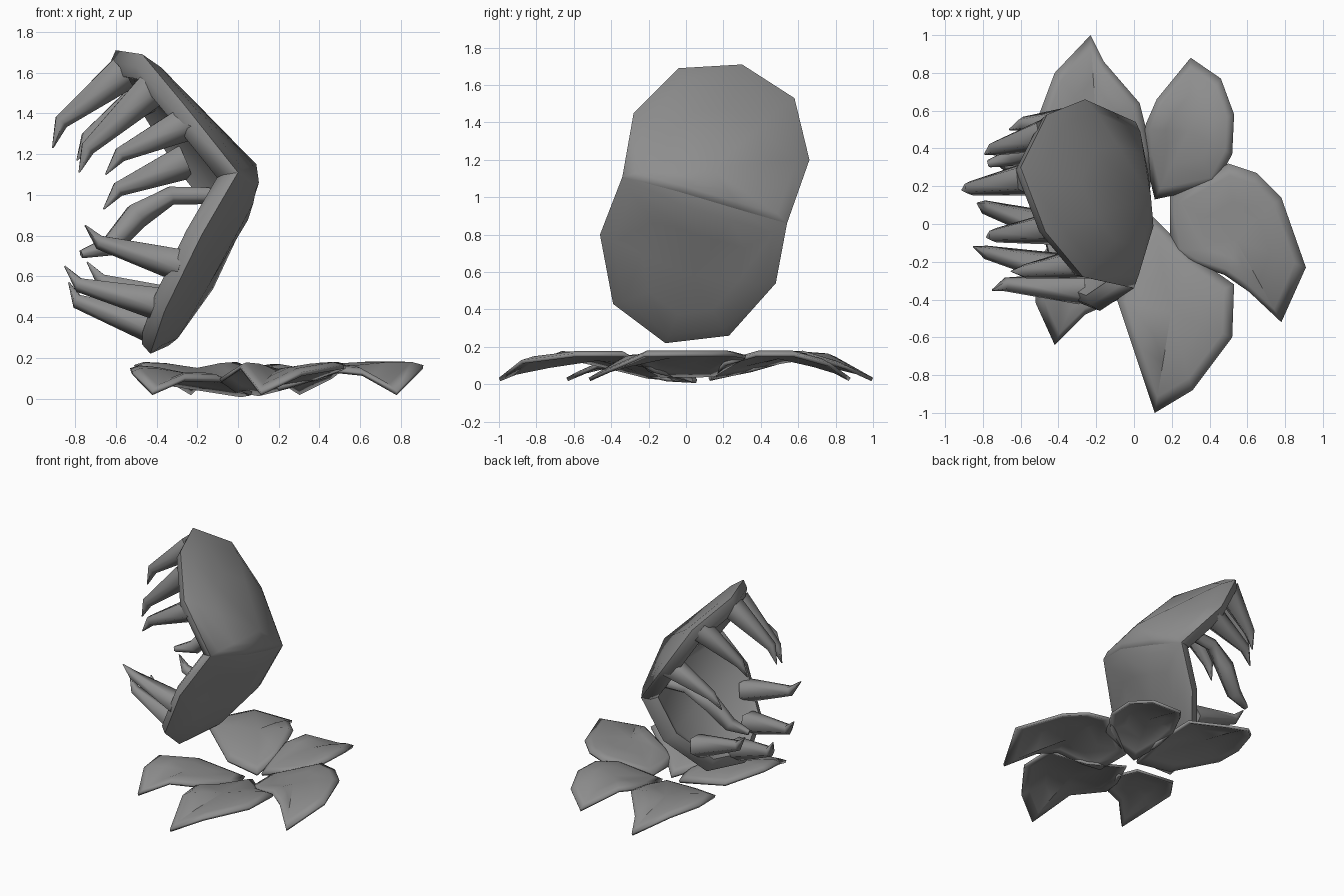
import bpy, bmesh, math
from mathutils import Vector

if "Cube" in bpy.data.objects:
    bpy.data.objects.remove(bpy.data.objects["Cube"])

grey = bpy.data.materials.new("plain grey")
grey.use_nodes = True
grey.diffuse_color = (.27, .27, .27, 1)
grey.node_tree.nodes["Principled BSDF"].inputs["Base Color"].default_value = (.27, .27, .27, 1)


def finish(name, bm, angle):
    mesh = bpy.data.meshes.new(name)
    bm.to_mesh(mesh)
    bm.free()
    mesh.materials.append(grey)
    ob = bpy.data.objects.new(name, mesh)
    bpy.context.collection.objects.link(ob)
    bpy.ops.object.select_all(action='DESELECT')
    ob.select_set(True)
    bpy.context.view_layer.objects.active = ob
    bpy.ops.object.shade_smooth_by_angle(angle=math.radians(angle))
    return ob


def bridge(bm, loops):
    """Quads between successive closed loops of vertices."""
    for a, b in zip(loops, loops[1:]):
        for i in range(len(a)):
            j = (i + 1) % len(a)
            bm.faces.new((a[i], a[j], b[j], b[i]))


def fan(bm, loop, tip):
    for i in range(len(loop)):
        bm.faces.new((loop[i], loop[(i + 1) % len(loop)], tip))


def add_loop(bm, points):
    return [bm.verts.new(p) for p in points]


def lobe(name, rim, outward, apex):
    """Shell with a bulging back, a rounded lip towards the mouth and a hollow inside."""
    bm = bmesh.new()
    rim = [Vector(p) for p in rim]
    out = Vector(outward).normalized()
    apex = Vector(apex)
    centre = sum(rim, Vector()) / len(rim)
    back = add_loop(bm, [apex.lerp(p, .55) + out * .012 for p in rim])
    shoulder = add_loop(bm, [apex.lerp(p, .86) + out * .018 for p in rim])
    edge = add_loop(bm, rim)
    lip = add_loop(bm, [p.lerp(centre, .04) - out * .06 for p in rim])
    inner = add_loop(bm, [p.lerp(centre, .14) - out * .09 for p in rim])
    floor = add_loop(bm, [p.lerp(centre, .27) - out * .035 for p in rim])
    bridge(bm, [back, shoulder, edge, lip, inner, floor])
    fan(bm, back, bm.verts.new(apex))
    fan(bm, floor, bm.verts.new(centre))
    bmesh.ops.recalc_face_normals(bm, faces=bm.faces[:])
    finish(name, bm, 55)


def petal(name, rim):
    """Thin leaf, arched over its middle."""
    bm = bmesh.new()
    rim = [Vector(p) for p in rim]
    centre = sum(rim, Vector()) / len(rim)
    arch = Vector((0, 0, .045))
    loops = [add_loop(bm, [centre.lerp(p, s) + arch * math.sqrt(1 - s * s) for p in rim])
             for s in (1, .84, .5)]
    bridge(bm, loops)
    fan(bm, loops[-1], bm.verts.new(centre + arch))
    bm.normal_update()
    if sum(f.normal.z * f.calc_area() for f in bm.faces) < 0:
        bmesh.ops.reverse_faces(bm, faces=bm.faces[:])
    mod = finish(name, bm, 40).modifiers.new("thickness", 'SOLIDIFY')
    mod.thickness = .02
    mod.offset = -1


def tooth(name, path, radii, sides=5):
    """Tapered, bent spike lofted along a path."""
    bm = bmesh.new()
    path = [Vector(p) for p in path]
    turns = [math.tau * k / sides for k in range(sides)]
    loops = []
    for i, (p, r) in enumerate(zip(path, radii)):
        d = path[min(i + 1, len(path) - 1)] - path[max(i - 1, 0)]
        u = d.cross(Vector((0, 1, 0))).normalized()
        v = d.cross(u).normalized()
        loops.append(add_loop(bm, [p + (u * math.cos(t) + v * math.sin(t)) * r for t in turns]))
    bridge(bm, loops)
    bm.faces.new(loops[0])
    bm.faces.new(loops[-1])
    bmesh.ops.recalc_face_normals(bm, faces=bm.faces[:])
    finish(name, bm, 75)


# Jaw lobes sharing one slanted, bowed hinge
hinge = [(.01, .54, .86), (.06, .28, .935), (.09, -.04, 1.03), (0, -.34, 1.11)]
upper = [(-.27, -.28, 1.45), (-.47, -.04, 1.69), (-.6, .3, 1.71), (-.46, .58, 1.53), (-.26, .66, 1.2)]
lower = [(-.18, -.46, .8), (-.36, -.39, .43), (-.43, -.11, .22), (-.34, .23, .26), (-.14, .48, .54)]
for name, edge, out, apex in (("upper_lobe", upper, (.7, .17, .7), (.09, .14, 1.15)),
                              ("lower_lobe", lower, (.87, -.16, -.46), (-.13, .04, .58))):
    lobe(name, edge + hinge, out, apex)

# Upper teeth: base, bend, tip
for i, path in enumerate([
        [(-.25, -.2, 1.36), (-.58, -.25, 1.2), (-.65, -.25, 1.1)],
        [(-.43, -.02, 1.52), (-.74, -.06, 1.23), (-.78, -.07, 1.11)],
        [(-.57, .24, 1.6), (-.87, .19, 1.36), (-.91, .18, 1.23)],
        [(-.46, .48, 1.49), (-.74, .4, 1.28), (-.79, .37, 1.17)],
        [(-.26, .55, 1.17), (-.59, .53, 1.03), (-.66, .5, .93)]]):
    tooth("upper_tooth_%d" % i, path, (.095, .04, .004))

# Lower teeth
for i, path in enumerate([
        [(-.28, -.34, .66), (-.68, -.32, .77), (-.75, -.35, .85)],
        [(-.38, -.24, .47), (-.78, -.15, .56), (-.85, -.12, .65)],
        [(-.42, -.02, .36), (-.79, .09, .48), (-.83, .11, .57)],
        [(-.3, .29, .47), (-.67, .31, .58), (-.74, .33, .67)]]):
    tooth("lower_tooth_%d" % i, path, (.09, .038, .004))

# Long curved tooth beside the hinge
tooth("curved_tooth", [(-.14, .48, 1), (-.33, .46, 1), (-.5, .41, .9), (-.63, .36, .75), (-.77, .32, .71)],
      (.045, .05, .07, .055, .022))

# Petals: outline seen from above, tip listed first
petals = {
    "back_left_petal": [(-.23, 1), (-.42, .8), (-.51, .56), (-.5, .35), (-.2, .15), (.08, .12), (.1, .36), (.03, .64),
                        (-.16, .86)],
    "back_right_petal": [(.3, .88), (.46, .77), (.53, .58), (.52, .37), (.43, .2), (.11, .13), (.06, .34), (.05, .5),
                         (.12, .66)],
    "left_petal": [(.78, -.52), (.91, -.23), (.78, .14), (.65, .27), (.5, .32), (.19, .15), (.19, -.14), (.3, -.21),
                   (.48, -.27), (.61, -.36)],
    "front_petal": [(.11, -1), (.31, -.88), (.52, -.6), (.53, -.32), (.3, -.16), (.1, .04), (-.02, -.2), (-.09, -.4),
                    (.01, -.7)],
    "front_right_petal": [(-.42, -.64), (-.52, -.42), (-.53, -.22), (-.35, .02), (.02, .06), (.07, -.1),
                          (-.08, -.4), (-.26, -.48)],
}
for name, outline in petals.items():
    tip = Vector(outline[0])
    rim = []
    for p in map(Vector, outline):
        droop = max(0, 1 - (p - tip).length / .32)
        rim.append((p.x, p.y, .02 + .145 * min(1, p.length / .62) ** 1.5 - .13 * droop))
    petal(name, rim)
